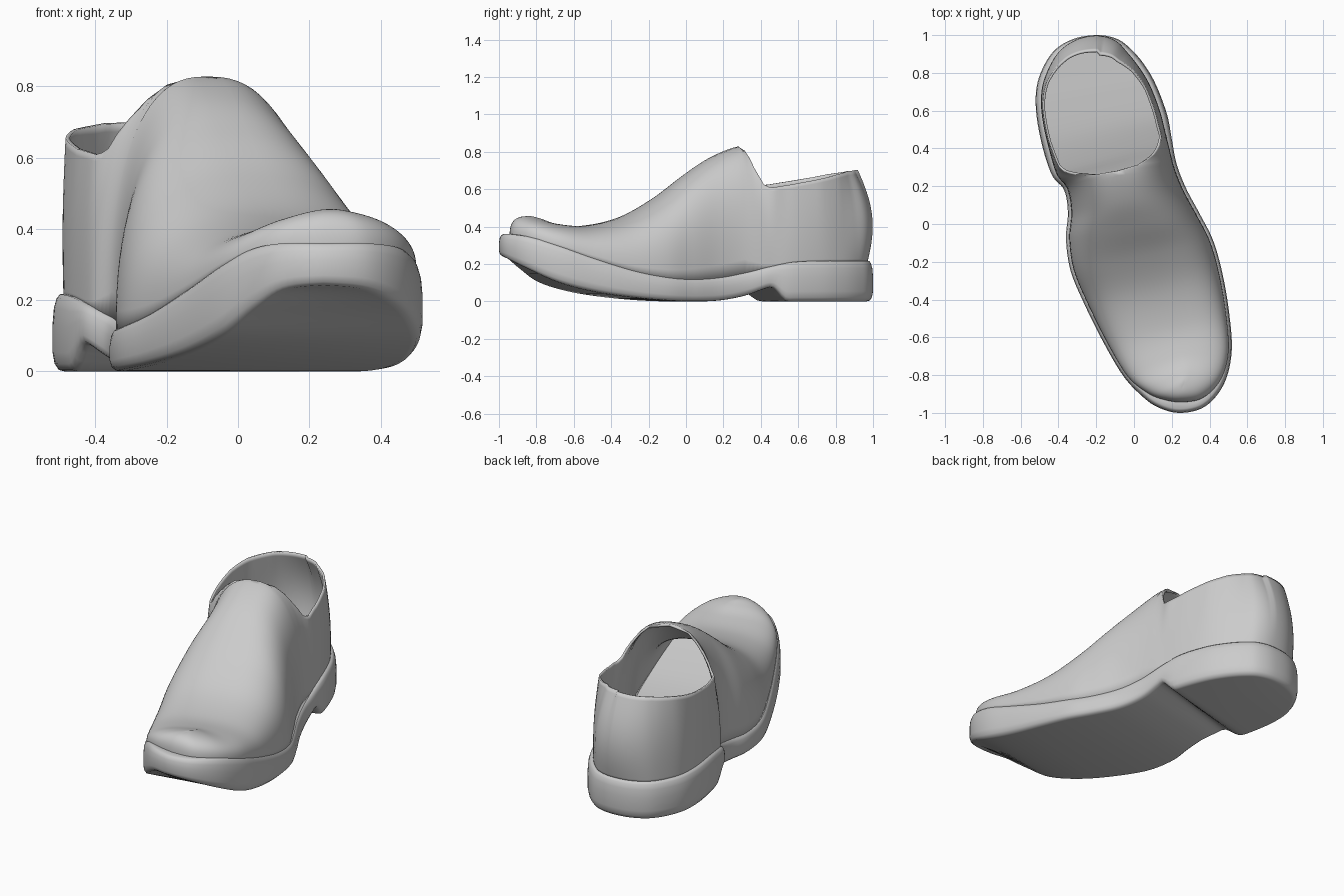
import bpy, bmesh, math
from mathutils import Vector

if "Cube" in bpy.data.objects:
    bpy.data.objects.remove(bpy.data.objects["Cube"])

leather = bpy.data.materials.new("plain_grey")
leather.use_nodes = True
GREY = (0.6, 0.6, 0.6, 1)
leather.diffuse_color = GREY
leather.node_tree.nodes["Principled BSDF"].inputs["Base Color"].default_value = GREY

# Plan outline of the sole, toe to heel: +x side, then -x side
PLUS = [(.24, -1), (.375, -.967), (.475, -.85), (.517, -.68), (.505, -.48), (.47, -.27),
        (.42, -.09), (.35, .05), (.275, .19), (.225, .32), (.2, .45), (.175, .58),
        (.115, .74), (.05, .85), (-.02, .93), (-.09, .98), (-.19, 1)]
MINUS = [(.12, -.967), (.03, -.9), (-.06, -.8), (-.16, -.63), (-.26, -.43), (-.335, -.25),
         (-.36, -.08), (-.35, .06), (-.37, .18), (-.435, .26), (-.49, .43), (-.52, .62),
         (-.505, .77), (-.43, .91), (-.32, .98)]
# Heights per station from toe to heel
SOLE_LOW = [.24, .225, .17, .1, .05, .02, .005, 0, .005, .03, .075, .09]
SOLE_TOP = [.36, .36, .345, .3, .23, .165, .13, .12, .13, .155, .185, .21, .217]
RIDGE = [.455, .455, .442, .415, .405, .45, .55, .67, .765, .828]
RIDGE_SHIFT = [.15, .145, .1, .05, .01, 0, 0, 0, 0, .03]
# Collar: station, inset from the wall foot, height
COLLAR = [(9, .06, .828), (9.17, .06, .805), (9.33, .06, .765), (9.5, .055, .71),
          (9.85, .04, .622), (10.1, .025, .608), (11, .008, .625), (12, .005, .655),
          (13, .016, .68), (14, .04, .697), (16, .05, .702)]
SUB = 6
ROWS = 22


def catmull(a, b, c, d, t):
    return 0.5 * (2 * b + (c - a) * t + (2 * a - 5 * b + 4 * c - d) * t * t
                  + (3 * b - a - 3 * c + d) * t ** 3)


def along(values, k):
    """Smooth value at station k, held constant past the ends."""
    j = math.floor(k)
    a, b, c, d = (values[max(0, min(len(values) - 1, j + o))] for o in (-1, 0, 1, 2))
    return catmull(a, b, c, d, k - j)


def keyed(keys, k, column):
    for p, q in zip(keys, keys[1:]):
        if k <= q[0]:
            t = max(0, (k - p[0]) / (q[0] - p[0]))
            return p[column] + (q[column] - p[column]) * t
    return keys[-1][column]


def smoothstep(lo, hi, x):
    t = max(0, min(1, (x - lo) / (hi - lo)))
    return t * t * (3 - 2 * t)


# Resampled outline with outward normals
control = [Vector(p) for p in PLUS + MINUS[::-1]]
M = len(control)
N = M * SUB
loop = [catmull(*(control[(i // SUB + o) % M] for o in (-1, 0, 1, 2)), (i % SUB) / SUB)
        for i in range(N)]
normal = []
for i in range(N):
    t = (loop[(i + 2) % N] - loop[i - 2]).normalized()
    normal.append(Vector((t.y, -t.x)))
station = [min(i, N - i) / SUB for i in range(N)]


def make_object(name, rings, caps, sharp):
    bm = bmesh.new()
    grid = [[bm.verts.new(p) for p in ring] for ring in rings]
    for low, high in zip(grid, grid[1:]):
        for i in range(N):
            j = (i + 1) % N
            bm.faces.new((low[i], low[j], high[j], high[i]))
    if caps:
        for ring, flip in ((grid[0], True), (grid[-1], False)):
            for i in range(N // 2):
                quad = [ring[i], ring[i + 1], ring[N - i - 1], ring[(N - i) % N]]
                quad = list(dict.fromkeys(quad))
                bm.faces.new(quad[::-1] if flip else quad)
    bmesh.ops.remove_doubles(bm, verts=bm.verts, dist=0.0005)
    mesh = bpy.data.meshes.new(name)
    bm.to_mesh(mesh)
    bm.free()
    mesh.materials.append(leather)
    obj = bpy.data.objects.new(name, mesh)
    bpy.context.collection.objects.link(obj)
    bpy.ops.object.select_all(action="DESELECT")
    obj.select_set(True)
    bpy.context.view_layer.objects.active = obj
    bpy.ops.object.shade_smooth_by_angle(angle=math.radians(sharp))
    return obj


# Sole with heel: the underside drops to the ground behind the heel breast
def sole_ring(inset, level):
    ring = []
    for p, n, k in zip(loop, normal, station):
        low = along(SOLE_LOW, k) * (1 - smoothstep(10, 10.8, k))
        z = low + (along(SOLE_TOP, k) - low) * level
        q = p - n * inset
        ring.append((q.x, q.y, z))
    return ring


SOLE_PROFILE = [(.035, 0), (.018, .02), (.006, .1), (0, .25), (0, .6), (.004, .82),
                (.012, .95), (.022, 1), (.04, 1)]
make_object("sole_and_heel", [sole_ring(*s) for s in SOLE_PROFILE], True, 50)


# Upper: columns follow an arch over the foot, cut off at the collar,
# and turn into plain walls around the heel
def upper_column(i):
    k, p, n = station[i], loop[i], normal[i]
    foot = p - n * (.017 + .04 * (1 - smoothstep(0, 3, k)) + .014 * smoothstep(9, 11, k))
    base = along(SOLE_TOP, k) - .012
    crown = (p + loop[-i]) / 2
    crown += Vector((.02 - .035 * smoothstep(2, 9, k), along(RIDGE_SHIFT, k)))
    ridge = along(RIDGE, k)
    height = ridge if k <= 9 else keyed(COLLAR, k, 2)
    lean = keyed(COLLAR, k, 1) + (.018 if 0 < i < N // 2 else 0) * smoothstep(10, 11, k)
    collar = foot - n * lean
    power = .74 + .06 * smoothstep(3, 7, k)
    sweep = math.asin(min(1, (height - base) / (ridge - base)) ** (1 / power))
    walled = smoothstep(9.3, 10.3, k)
    bulge = .035 * smoothstep(13, 16, k) + .004 * smoothstep(10, 12, k)
    column = []
    for r in range(ROWS + 1):
        v = r / ROWS
        angle = sweep * v
        arch = foot.lerp(crown, 1 - max(0, math.cos(angle)) ** power)
        wall = foot.lerp(collar, v * v) + n * bulge * math.sin(math.pi * v)
        q = arch.lerp(wall, walled)
        up = (math.sin(angle) / math.sin(sweep)) ** power
        up += (v - up) * walled
        column.append((q.x, q.y, base + (height - base) * up))
    return column


columns = [upper_column(i) for i in range(N)]
upper = make_object("upper", list(zip(*columns)), False, 60)
thickness = upper.modifiers.new("leather_thickness", "SOLIDIFY")
thickness.thickness = .012
thickness.offset = -1
